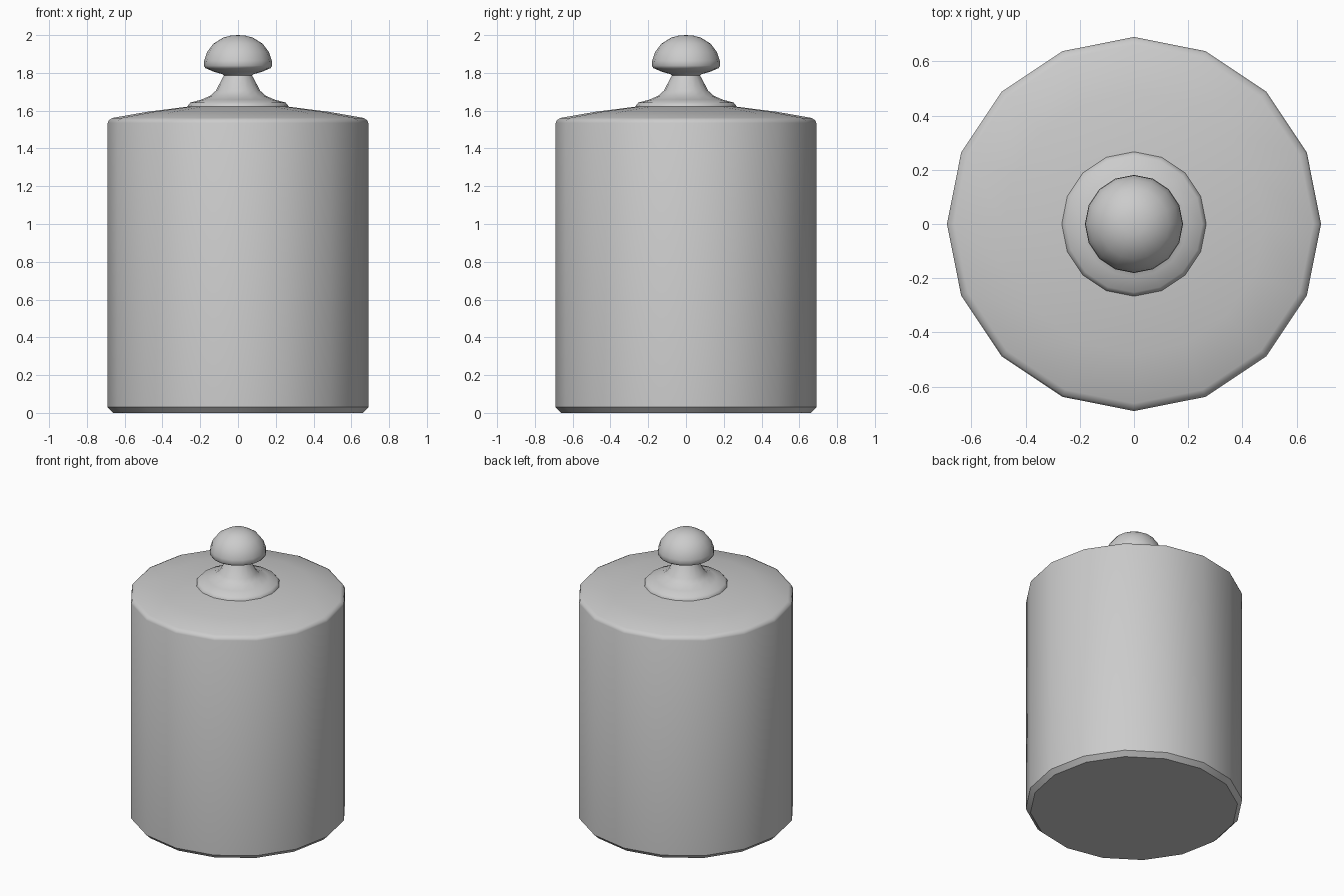
import bpy, bmesh, math

if "Cube" in bpy.data.objects:
    bpy.data.objects.remove(bpy.data.objects["Cube"])

SIDES = 16


def lathe(name, profile, angle=40):
    """Spin an (r, z) profile, bottom to top, around the z axis."""
    bm = bmesh.new()
    rings = []
    for r, z in profile:
        if r == 0:
            rings.append([bm.verts.new((0, 0, z))] * SIDES)
        else:
            rings.append([bm.verts.new((r * math.cos(2 * math.pi * i / SIDES),
                                        r * math.sin(2 * math.pi * i / SIDES), z))
                          for i in range(SIDES)])
    for lo, hi in zip(rings, rings[1:]):
        for i in range(SIDES):
            j = (i + 1) % SIDES
            corners = list(dict.fromkeys((lo[i], lo[j], hi[j], hi[i])))
            bm.faces.new(corners)
    bmesh.ops.recalc_face_normals(bm, faces=bm.faces)
    mesh = bpy.data.meshes.new(name)
    bm.to_mesh(mesh)
    bm.free()
    obj = bpy.data.objects.new(name, mesh)
    bpy.context.collection.objects.link(obj)
    bpy.ops.object.select_all(action='DESELECT')
    obj.select_set(True)
    bpy.context.view_layer.objects.active = obj
    bpy.ops.object.shade_smooth_by_angle(angle=math.radians(angle))
    return obj


# Canister: chamfered foot, straight wall, rounded shoulder, shallow domed top
lathe("canister_body", [
    (0, 0), (0.66, 0), (0.69, 0.03), (0.69, 1.535), (0.683, 1.551),
    (0.662, 1.562), (0.48, 1.594), (0.26, 1.622), (0, 1.624)])

# Knob: base flange, flared neck, mushroom head
lathe("lid_knob", [
    (0, 1.615), (0.268, 1.615), (0.265, 1.628), (0.252, 1.643), (0.195, 1.658),
    (0.145, 1.68), (0.118, 1.705), (0.075, 1.785), (0.083, 1.793),
    (0.13, 1.807), (0.172, 1.825), (0.181, 1.838), (0.179, 1.865),
    (0.164, 1.91), (0.13, 1.955), (0.08, 1.986), (0.04, 1.997), (0, 2.0)])
